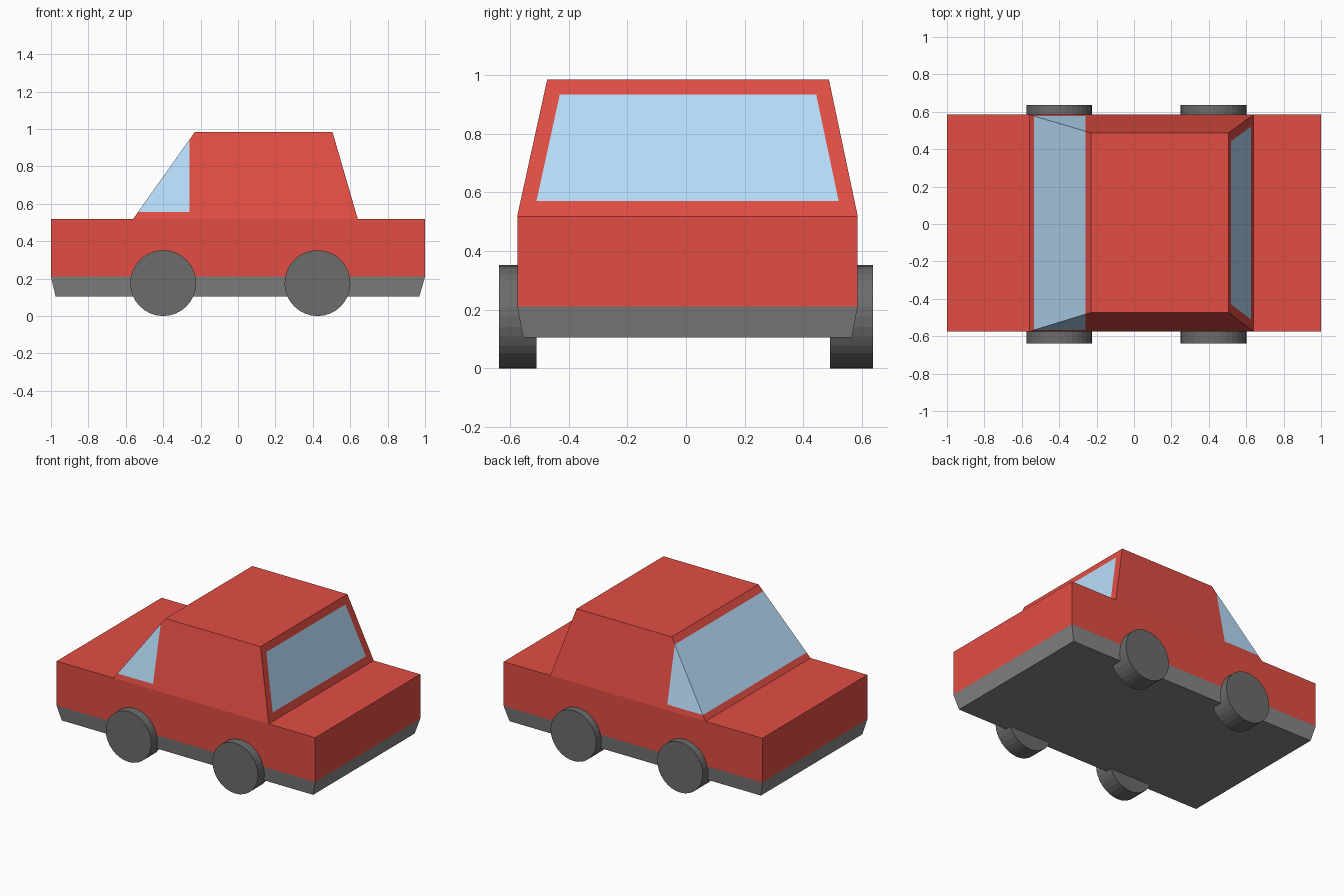
import bpy, bmesh
from math import pi
from mathutils import Matrix, Vector

if "Cube" in bpy.data.objects:
    bpy.data.objects.remove(bpy.data.objects["Cube"])


def material(name, rgb):
    m = bpy.data.materials.new(name)
    m.diffuse_color = (*rgb, 1)
    m.use_nodes = True
    m.node_tree.nodes["Principled BSDF"].inputs["Base Color"].default_value = m.diffuse_color
    return m


RED = material("red paint", (0.76, 0.075, 0.057))
GLASS = material("blue glass", (0.48, 0.73, 0.96))
GREY = material("chassis grey", (0.24, 0.24, 0.24))
DARK = material("tyre grey", (0.15, 0.15, 0.15))


def finish(name, bm, *mats):
    bmesh.ops.recalc_face_normals(bm, faces=bm.faces[:])
    me = bpy.data.meshes.new(name)
    bm.to_mesh(me)
    bm.free()
    for m in mats:
        me.materials.append(m)
    ob = bpy.data.objects.new(name, me)
    bpy.context.collection.objects.link(ob)
    return ob


def frustum(low, high, bottom=False, top=False):
    """Tapered box; low and high are (x0, x1, y0, y1, z)."""
    bm = bmesh.new()
    a, b = ([bm.verts.new(p) for p in ((x0, y0, z), (x1, y0, z), (x1, y1, z), (x0, y1, z))]
            for x0, x1, y0, y1, z in (low, high))
    for i in range(4):
        j = (i + 1) % 4
        bm.faces.new((a[i], a[j], b[j], b[i]))
    if bottom:
        bm.faces.new(a[::-1])
    if top:
        bm.faces.new(b)
    bm.normal_update()
    return bm


# Chassis skirt and main body
SIDES = (-1, 1, -0.575, 0.585)
finish("chassis", frustum((-0.975, 0.97, -0.555, 0.565, 0.105), (*SIDES, 0.21), bottom=True), GREY)
finish("body", frustum((*SIDES, 0.21), (*SIDES, 0.52), top=True), RED)

# Cabin with inset rear window
cabin = frustum((-0.56, 0.64, -0.575, 0.585, 0.52), (-0.23, 0.505, -0.473, 0.487, 0.985), top=True)
rear = max(cabin.faces, key=lambda f: f.normal.x)
bmesh.ops.inset_individual(cabin, faces=[rear], thickness=0.053, use_even_offset=True)
rear.material_index = 1

# Wraparound front glass, cut out of the cabin by two planes
FRONT_X, SILL_Z = -0.26, 0.555


def cut(faces, point, normal):
    geom = {e for f in faces for e in f.edges} | {v for f in faces for v in f.verts} | set(faces)
    bmesh.ops.bisect_plane(cabin, geom=list(geom), plane_co=point, plane_no=normal)


def front_faces():
    return [f for f in cabin.faces if all(v.co.x < FRONT_X + 0.001 for v in f.verts)]


cut(cabin.faces[:], Vector((FRONT_X, 0, 0)), Vector((1, 0, 0)))
cut(front_faces(), Vector((0, 0, SILL_Z)), Vector((0, 0, 1)))
for f in front_faces():
    if f.calc_center_median().z > SILL_Z:
        f.material_index = 1
finish("cabin", cabin, RED, GLASS)

# Wheels
for end, x in (("front", -0.4), ("rear", 0.425)):
    for side, y0, y1 in (("near", -0.638, -0.51), ("far", 0.49, 0.637)):
        bm = bmesh.new()
        place = Matrix.Translation((x, (y0 + y1) / 2, 0.176)) @ Matrix.Rotation(pi / 2, 4, 'X')
        bmesh.ops.create_cone(bm, cap_ends=True, segments=32, radius1=0.176, radius2=0.176,
                              depth=y1 - y0, matrix=place)
        finish(f"{end}_{side}_wheel", bm, DARK)
